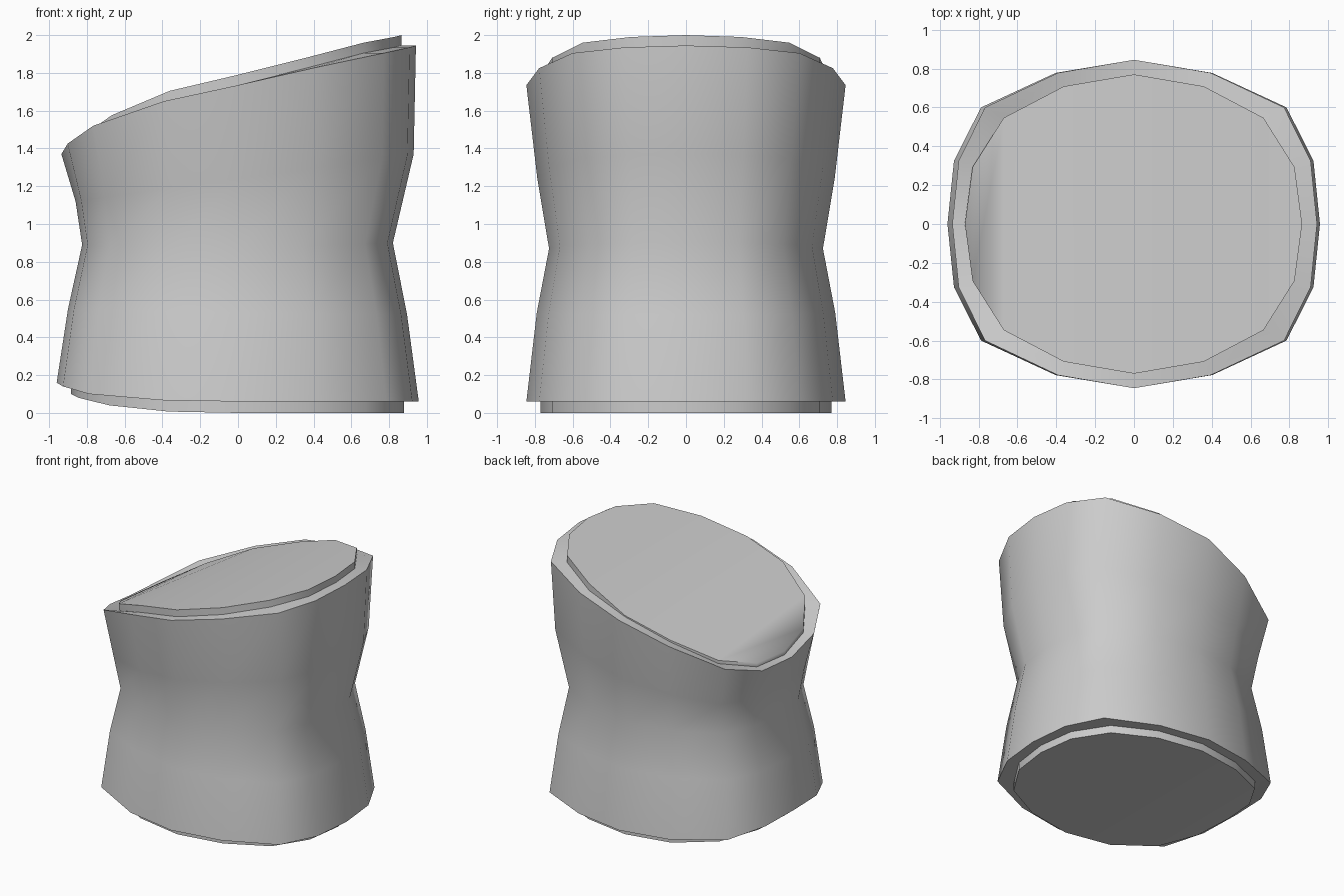
import bpy, bmesh

if "Cube" in bpy.data.objects:
    bpy.data.objects.remove(bpy.data.objects["Cube"])

# Plan outline of one quarter, as fractions of half width / half depth
BODY_Q = [(1, 0), (0.965, 0.385), (0.82, 0.71), (0.42, 0.92), (0, 1)]
DISC_Q = [(1, 0), (0.955, 0.38), (0.77, 0.71), (0.415, 0.92), (0, 1)]


def outline(q):
    pts = list(q)
    pts += [(-x, y) for x, y in reversed(q[:-1])]
    pts += [(x, -y) for x, y in reversed(pts[1:-1])]
    return pts


def lerp(x, table):
    for (x0, z0), (x1, z1) in zip(table, table[1:]):
        if x <= x1 + 1e-6:
            return z0 + (z1 - z0) * (x - x0) / (x1 - x0)
    return table[-1][1]


# Slanted rim heights across the width (x fraction, z)
TOP = [(-1, 1.37), (-0.965, 1.425), (-0.82, 1.52), (-0.42, 1.65), (0, 1.735),
       (0.42, 1.825), (0.82, 1.905), (0.965, 1.935), (1, 1.945)]
BOTTOM = [(-1, 0.16), (-0.965, 0.14), (-0.82, 0.10), (-0.42, 0.067), (0, 0.06), (1, 0.06)]
LOWER = [(-1, 0.55), (0, 0.53), (1, 0.52)]
WAIST = [(-1, 0.89), (0, 0.87), (1, 0.90)]
UPPER = [(-1, 1.12), (0, 1.24), (1, 1.37)]
# Thickness of the raised discs, and dips at the back left of the top
FLAT = [(-1, 0), (1, 0)]
UNDER = [(-1, -0.06), (1, -0.06)]
RAISED = [(-1, 0.03), (-0.955, 0.035), (-0.77, 0.055), (1, 0.055)]
RIM_DIP = [(-1, 0), (-0.965, 0.05), (-0.82, 0.065), (-0.42, 0.045), (0, 0)]
DISC_DIP = [(-1, 0), (-0.77, 0.03), (-0.415, 0.04), (0, 0.045), (0.4, 0)]

# Rings from bottom disc to top disc: quarter, left, right, half depth, heights, offset
RINGS = [
    (DISC_Q, 0.885, 0.88, 0.77, BOTTOM, UNDER),
    (DISC_Q, 0.885, 0.88, 0.77, BOTTOM, FLAT),
    (BODY_Q, 0.96, 0.957, 0.845, BOTTOM, FLAT),
    (BODY_Q, 0.90, 0.895, 0.79, LOWER, FLAT),
    (BODY_Q, 0.825, 0.82, 0.725, WAIST, FLAT),
    (BODY_Q, 0.86, 0.93, 0.787, UPPER, FLAT),
    (BODY_Q, 0.935, 0.942, 0.845, TOP, FLAT),
    (DISC_Q, 0.87, 0.865, 0.77, TOP, FLAT),
    (DISC_Q, 0.87, 0.865, 0.77, TOP, RAISED),
]

bm = bmesh.new()
loops = []
for quarter, left, right, depth, table, offset in RINGS:
    ring = []
    # heights are taken from the matching body corner
    for (fx, fy), (bx, _) in zip(outline(quarter), outline(BODY_Q)):
        z = lerp(bx, table) + lerp(fx, offset)
        if table is TOP and fy > 0.01:
            z -= lerp(bx, RIM_DIP)
            if offset is RAISED:
                z -= lerp(fx, DISC_DIP)
        ring.append(bm.verts.new((fx * (right if fx > 0 else left), fy * depth, z)))
    loops.append(ring)

# Side walls and lips
n = len(loops[0])
for a, b in zip(loops, loops[1:]):
    for i in range(n):
        j = (i + 1) % n
        bm.faces.new((a[i], a[j], b[j], b[i]))

# Curved end caps, filled in strips from front to back
for ring in (loops[0], loops[-1]):
    for i in range(n // 2):
        quad = [ring[i], ring[i + 1], ring[-i - 1], ring[-i % n]]
        bm.faces.new(list(dict.fromkeys(quad)))

bmesh.ops.recalc_face_normals(bm, faces=bm.faces)
mesh = bpy.data.meshes.new("waisted_body")
bm.to_mesh(mesh)
bm.free()
body = bpy.data.objects.new("waisted_body", mesh)
bpy.context.collection.objects.link(body)
bpy.context.view_layer.objects.active = body
body.select_set(True)
bpy.ops.object.shade_smooth_by_angle(angle=0.95)
